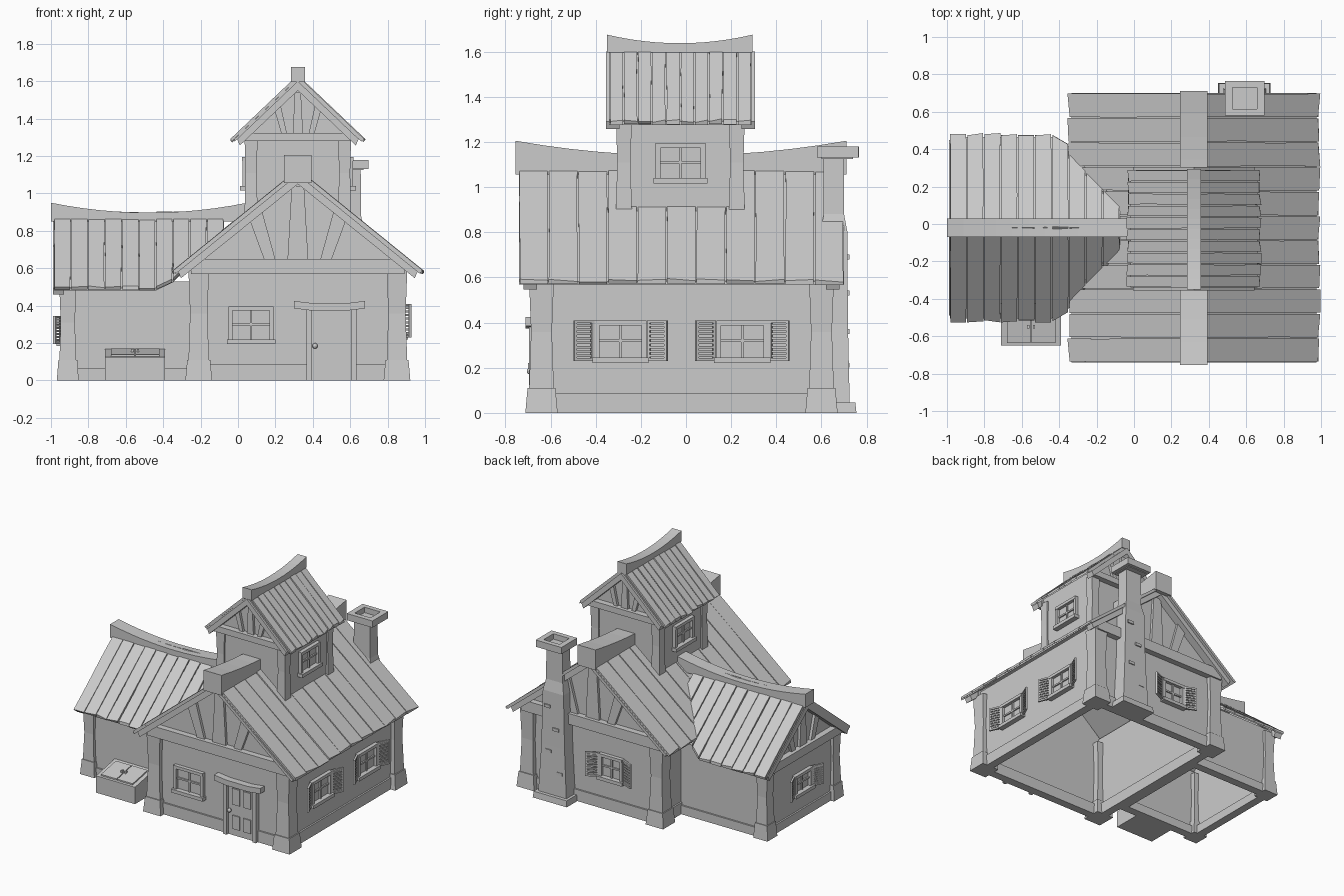
import bpy, bmesh, math, random
from mathutils import Matrix, Vector

random.seed(4)
if "Cube" in bpy.data.objects:
    bpy.data.objects.remove(bpy.data.objects["Cube"])

grey = bpy.data.materials.new("plain_grey")
grey.use_nodes = True
grey.diffuse_color = (0.6, 0.6, 0.6, 1)
grey.node_tree.nodes["Principled BSDF"].inputs["Base Color"].default_value = grey.diffuse_color


def finish(name, bm, M=Matrix()):
    bmesh.ops.recalc_face_normals(bm, faces=bm.faces)
    bm.transform(M)
    mesh = bpy.data.meshes.new(name)
    bm.to_mesh(mesh)
    bm.free()
    mesh.materials.append(grey)
    bpy.context.collection.objects.link(bpy.data.objects.new(name, mesh))


def skin(bm, rings):
    """Closed solid through a list of equal-sized rings of points."""
    vs = [[bm.verts.new(p) for p in r] for r in rings]
    n = len(vs[0])
    for a, b in zip(vs, vs[1:]):
        for i in range(n):
            bm.faces.new((a[i], a[(i + 1) % n], b[(i + 1) % n], b[i]))
    bm.faces.new(vs[0][::-1])
    bm.faces.new(vs[-1])


def box(bm, lo, hi, M=Matrix()):
    skin(bm, [[M @ Vector((x, y, z)) for x, y in
               ((lo[0], lo[1]), (hi[0], lo[1]), (hi[0], hi[1]), (lo[0], hi[1]))]
              for z in (lo[2], hi[2])])


def prism(bm, pts, y0, y1):
    skin(bm, [[(x, y, z) for x, z in pts] for y in (y0, y1)])


def column(bm, cx, cy, sections):
    """Square column from (half x, half y, z) sections."""
    skin(bm, [[(cx + sx * hx, cy + sy * hy, z) for sx, sy in
               ((-1, -1), (1, -1), (1, 1), (-1, 1))] for hx, hy, z in sections])


def roof(name, M, y0, y1, n, run, apex, slope, reach):
    """Two slopes of rough planks on a thin underlay; reach(y) limits the run."""
    bm = bmesh.new()
    step = (y1 - y0) / n
    for side in (-1, 1):
        for k in range(n):
            a, b = y0 + k * step, y0 + (k + 1) * step
            lift = random.uniform(-0.004, 0.004)
            rings = []
            for t in (0, 0.35, 0.7, 1):
                ring = []
                wob = [random.uniform(0.001, 0.005) for _ in range(2)]
                for y, thick in ((a + wob[0], 0), (b - wob[1], 0),
                                 (b - wob[1], 0.02), (a + wob[0], 0.02)):
                    d = t * min(run, reach(y))
                    if t == 1:
                        d += random.choice((-0.006, 0, 0.006)) if thick == 0 else -0.004
                    ring.append((side * d, y, apex + lift - slope * d - thick))
                rings.append(ring)
            if min(run, reach(b)) > 0.02:
                skin(bm, rings)
            # underlay strip
            lim = [min(run, reach(y)) - 0.015 for y in (a, b)]
            if min(lim) > 0.02:
                skin(bm, [[(side * d, y, apex - 0.017 - slope * d - h) for d, y, h in
                           ((p, a, 0), (q, b, 0), (q, b, 0.014), (p, a, 0.014))]
                          for p, q in ((0, 0), lim)])
    finish(name, bm, M)


def ridge(name, M, y0, y1, half, bottom, top, mid):
    bm = bmesh.new()
    rings = []
    for i in range(13):
        u = i / 6 - 1
        z = mid + (top - mid) * u * u
        y = y0 + (y1 - y0) * i / 12
        rings.append([(-half, y, bottom), (half, y, bottom), (half, y, z), (-half, y, z)])
    skin(bm, rings)
    finish(name, bm, M)


def building(name, M, half, y0, y1, base, top, beam, pw, run, apex, slope, ends, plinth):
    # thin walls, open below
    bm = bmesh.new()
    t = 0.025
    for s in (-1, 1):
        box(bm, (s * half - t * (s > 0), y0, base), (s * half + t * (s < 0), y1, top))
    for y, s in ((y0, 1), (y1, -1)):
        if s in ends:
            a, b = sorted((y, y + s * t))
            prism(bm, [(-half, base), (half, base), (half, top),
                       (0, apex - 0.03), (-half, top)], a, b)
    finish(name + "_walls", bm, M)

    # footing strip round the walls
    if plinth:
        bm = bmesh.new()
        e = 0.012
        for s in (-1, 1):
            box(bm, (s * half - 0.05 * (s > 0) - e * (s < 0), y0, 0),
                (s * half + 0.05 * (s < 0) + e * (s > 0), y1, plinth))
        box(bm, (-half, y0 - e, 0), (half, y0 + 0.05, plinth))
        box(bm, (-half, y1 - 0.05, 0), (half, y1 + e, plinth))
        finish(name + "_footing", bm, M)

    # corner posts with waisted shafts and wide feet
    bm = bmesh.new()
    for sx in (-1, 1):
        for y, s in ((y0, 1), (y1, -1)):
            if s not in ends:
                continue
            cx, cy = sx * (half - 0.02), y + s * 0.02
            low = base + (0.1 if plinth else 0.02)
            column(bm, cx, cy, [(pw, pw, low), (pw * .84, pw * .84, low + (beam - low) * .55),
                                (pw, pw, beam + 0.02)])
            if plinth:
                column(bm, cx, cy, [(pw * 1.3, pw * 1.3, 0), (pw * 1.12, pw * 1.12, 0.11)])
    finish(name + "_corner_posts", bm, M)

    # gable timbers: tie beam, rafters, braces and king post
    bm = bmesh.new()
    for y, s in ((y0, 1), (y1, -1)):
        if s not in ends:
            continue
        out = sorted((y - s * 0.045, y + s * 0.005))
        near = sorted((y - s * 0.02, y + s * 0.005))
        h = 0.07 * half / 0.55 + 0.01
        box(bm, (-half - 0.02, out[0], beam), (half + 0.02, out[1], beam + h))
        z0 = beam + h
        rise = apex - 0.03 - z0
        for m in (-1, 1):
            under = apex - 0.03
            d = run - 0.03
            prism(bm, [(0, under), (m * d, under - slope * d),
                       (m * (d - 0.015), under - slope * d - 0.035), (0, under - 0.05)],
                  *sorted((y - s * 0.06, y)))
            prism(bm, [(m * half * .22, z0), (m * half * .33, z0),
                       (m * half * .48, z0 + rise * .5), (m * half * .36, z0 + rise * .62)], *near)
        prism(bm, [(-half * .1, z0), (half * .1, z0),
                   (half * .06, apex - 0.09), (-half * .06, apex - 0.09)], *near)
    finish(name + "_gable_timbers", bm, M)


def window(name, x, y, z, angle, w, h, shutters=False):
    """Framed four-pane window; local -y points out of the wall."""
    M = Matrix.Translation((x, y, z)) @ Matrix.Rotation(math.radians(angle), 4, 'Z')
    f, a, b = 0.022, w / 2, h / 2
    bm = bmesh.new()
    for s in (-1, 1):
        box(bm, (s * a - f / 2, -0.025, -b), (s * a + f / 2, 0.01, b))
    box(bm, (-a - f / 2, -0.028, b - f), (a + f / 2, 0.01, b))
    box(bm, (-a - 0.02, -0.04, -b - 0.01), (a + 0.02, 0.01, -b + 0.015))
    box(bm, (-0.006, -0.014, -b), (0.006, 0, b))
    box(bm, (-a, -0.014, -0.006), (a, 0, 0.006))
    box(bm, (-a, -0.004, -b), (a, 0, b))
    finish(name + "_frame", bm, M)
    if not shutters:
        return
    bm = bmesh.new()
    sw, e = 0.095, 0.012
    for s in (-1, 1):
        H = Matrix.Translation((s * (a + 0.014), -0.015, 0)) @ Matrix.Rotation(s * -0.4, 4, 'Z')
        def part(u0, u1, z0, z1, d):
            u0, u1 = sorted((s * u0, s * u1))
            box(bm, (u0, -d, z0), (u1, d, z1), H)
        for u in (0, sw - e):
            part(u, u + e, -b, b, 0.007)
        for v in (-b, b - e):
            part(0, sw, v, v + e, 0.007)
        for i in range(8):
            v = -b + e + (h - 2 * e) * (i + 0.25) / 8
            part(e, sw - e, v, v + 0.011, 0.004)
    finish(name + "_shutters", bm, M)


# the three volumes
main = Matrix.Translation((0.32, -0.02, 0))
wing = Matrix.Translation((0, -0.02, 0)) @ Matrix.Rotation(-math.pi / 2, 4, 'Z')
tower = Matrix.Translation((0.32, -0.025, 0))
everywhere = lambda y: 9
valley = lambda y: 9 if y < -0.36 else max(0.0, 0.46 - (y + 0.36) * 1.2)

building("main", main, 0.55, -0.64, 0.64, 0, 0.64, 0.57, 0.055, 0.67, 1.13, 0.81, (1, -1), 0.085)
building("wing", wing, 0.41, -0.93, -0.22, 0, 0.53, 0.48, 0.045, 0.5, 0.9, 0.8, (1,), 0.065)
building("tower", tower, 0.27, -0.27, 0.27, 0.88, 1.34, 1.28, 0.035, 0.355, 1.63, 0.95, (1, -1), 0)
roof("main_roof", main, -0.72, 0.72, 11, 0.67, 1.13, 0.81, everywhere)
roof("wing_roof", wing, -0.985, 0.015, 11, 0.5, 0.9, 0.8, valley)
roof("tower_roof", tower, -0.315, 0.315, 10, 0.355, 1.63, 0.95, everywhere)
ridge("main_ridge_beam", main, -0.735, 0.73, 0.073, 1.055, 1.205, 1.14)
ridge("wing_ridge_beam", wing, -1.0, 0.05, 0.05, 0.85, 0.95, 0.897)
ridge("tower_ridge_beam", tower, -0.325, 0.32, 0.037, 1.595, 1.675, 1.637)

# windows
window("front_window", 0.07, -0.66, 0.3, 0, 0.22, 0.19)
window("side_window_front", 0.87, -0.29, 0.32, 90, 0.21, 0.18, True)
window("side_window_back", 0.87, 0.25, 0.32, 90, 0.21, 0.18, True)
window("back_window", 0.17, 0.62, 0.32, 180, 0.17, 0.18, True)
window("wing_window", -0.93, -0.02, 0.27, -90, 0.18, 0.15, True)
window("tower_left_window", 0.59, -0.025, 1.11, 90, 0.2, 0.17)
window("tower_right_window", 0.05, -0.025, 1.11, -90, 0.2, 0.17)

# front door
bm = bmesh.new()
for x in (0.365, 0.605):
    box(bm, (x, -0.695, 0), (x + 0.028, -0.65, 0.38))
box(bm, (0.39, -0.675, 0), (0.61, -0.65, 0.38))
for x in (0.43, 0.52):
    for z, h in ((0.05, 0.1), (0.23, 0.12)):
        box(bm, (x, -0.683, z), (x + 0.06, -0.67, z + h))
skin(bm, [[(x, -0.71, z), (x, -0.65, z), (x, -0.65, z + 0.04), (x, -0.71, z + 0.04)]
          for x, z in ((0.3, 0.385), (0.4, 0.373), (0.58, 0.373), (0.68, 0.385))])
bmesh.ops.create_uvsphere(bm, u_segments=10, v_segments=6, radius=0.015,
                          matrix=Matrix.Translation((0.412, -0.69, 0.185)))
finish("front_door", bm)

# cellar hatch with two sloping leaves
bm = bmesh.new()
turn = Matrix.Rotation(math.pi / 2, 4, 'Z')
prism(bm, [(-0.65, 0), (-0.42, 0), (-0.42, 0.17), (-0.65, 0.125)], 0.39, 0.71)
for y in (0.42, 0.553):
    prism(bm, [(-0.635, 0.12), (-0.46, 0.15), (-0.46, 0.172), (-0.635, 0.138)], y, y + 0.127)
for y in (0.535, 0.565):
    box(bm, (-0.56, y - 0.006, 0.14), (-0.54, y + 0.006, 0.168))
finish("cellar_hatch", bm, turn)

# chimney with hollow cap
bm = bmesh.new()
column(bm, 0.59, 0.67, [(0.14, 0.085, 0), (0.135, 0.08, 0.045)])
column(bm, 0.59, 0.655, [(0.115, 0.07, 0.04), (0.095, 0.062, 0.4), (0.085, 0.06, 0.8),
                         (0.068, 0.045, 0.88), (0.066, 0.045, 1.14)])
for s in (-1, 1):
    box(bm, (0.5925 + s * 0.085 - 0.02, 0.58, 1.13), (0.5925 + s * 0.085 + 0.02, 0.765, 1.18))
    box(bm, (0.51, 0.6725 + s * 0.075 - 0.018, 1.13), (0.675, 0.6725 + s * 0.075 + 0.018, 1.18))
box(bm, (0.51, 0.6, 1.125), (0.67, 0.74, 1.14))
for z, x in ((0.2, 0.51), (0.35, 0.6), (0.52, 0.54), (0.68, 0.61)):
    box(bm, (x, 0.7, z), (x + 0.05, 0.725, z + 0.022))
finish("chimney", bm)
